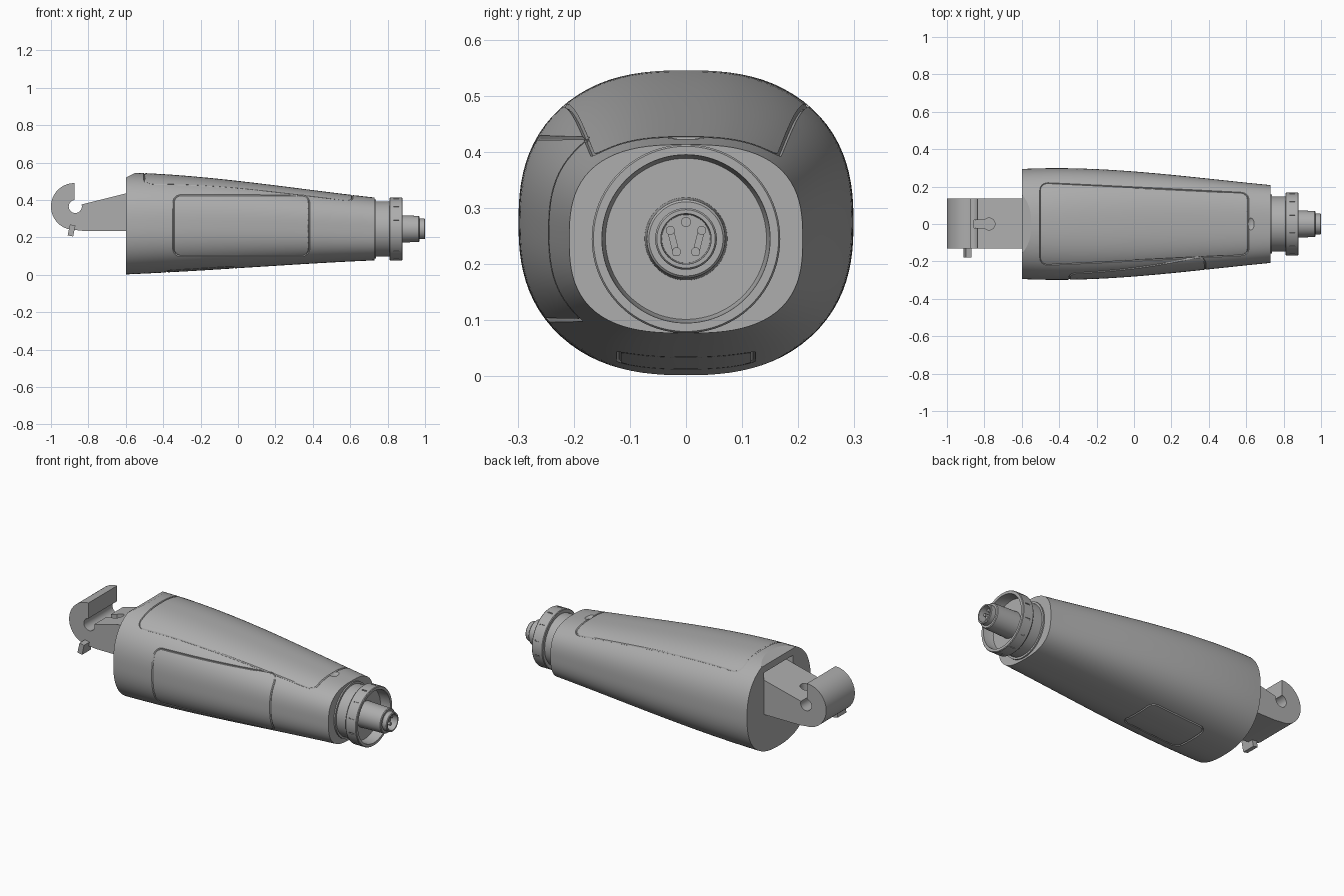
import bpy, bmesh, math
from mathutils import Vector, Matrix

if "Cube" in bpy.data.objects:
    bpy.data.objects.remove(bpy.data.objects["Cube"])

grey = bpy.data.materials.new("satin_grey")
grey.use_nodes = True
grey.diffuse_color = (0.42, 0.42, 0.42, 1)
grey.node_tree.nodes["Principled BSDF"].inputs["Base Color"].default_value = (0.42, 0.42, 0.42, 1)
AXIS_Z = 0.245


def make(name, bm):
    bmesh.ops.remove_doubles(bm, verts=bm.verts, dist=1e-5)
    bmesh.ops.recalc_face_normals(bm, faces=bm.faces)
    mesh = bpy.data.meshes.new(name)
    bm.to_mesh(mesh)
    bm.free()
    mesh.materials.append(grey)
    ob = bpy.data.objects.new(name, mesh)
    bpy.context.collection.objects.link(ob)
    return ob


def cut(ob, cutters):
    bpy.context.view_layer.objects.active = ob
    for c in cutters:
        mod = ob.modifiers.new("cut", "BOOLEAN")
        mod.operation, mod.solver, mod.object = "DIFFERENCE", "EXACT", c
        bpy.ops.object.modifier_apply(modifier=mod.name)
        bpy.data.objects.remove(c)


def smooth(ob, degrees=25):
    bpy.ops.object.select_all(action="DESELECT")
    ob.select_set(True)
    bpy.context.view_layer.objects.active = ob
    bpy.ops.object.shade_smooth_by_angle(angle=math.radians(degrees))


def prism(name, pts, y0, y1):
    """Extrude an x-z outline along y."""
    bm = bmesh.new()
    face = bm.faces.new([bm.verts.new((x, y0, z)) for x, z in pts])
    ext = bmesh.ops.extrude_face_region(bm, geom=[face])
    verts = [g for g in ext["geom"] if isinstance(g, bmesh.types.BMVert)]
    bmesh.ops.translate(bm, verts=verts, vec=(0, y1 - y0, 0))
    return make(name, bm)


def lathe(name, profile, steps=96, y=0, z=AXIS_Z):
    """Revolve (x, radius) points about an axis parallel to x."""
    bm = bmesh.new()
    vs = [bm.verts.new((x, y, z + r)) for x, r in profile]
    es = [bm.edges.new(p) for p in zip(vs, vs[1:])]
    bmesh.ops.spin(bm, geom=vs + es, cent=(0, y, z), axis=(1, 0, 0),
                   angle=math.tau, steps=steps, use_merge=True)
    return make(name, bm)


def box(name, size, matrix):
    bm = bmesh.new()
    bmesh.ops.create_cube(bm, size=1, matrix=matrix @ Matrix.Diagonal((*size, 1)))
    return make(name, bm)


def arc(cx, cz, r, a0, a1, n):
    angles = [math.radians(a0 + (a1 - a0) * i / n) for i in range(n + 1)]
    return [(cx + r * math.cos(a), cz + r * math.sin(a)) for a in angles]


# Body surface: rounded oval sections along x
def blend(x, values, knots=(-0.6, -0.3, 0.2, 0.73)):
    total = 0
    for i, v in enumerate(values):
        for j, k in enumerate(knots):
            if j != i:
                v *= (x - k) / (knots[i] - k)
        total += v
    return total


def section(x):
    top = blend(x, (0.547, 0.531, 0.478, 0.413))
    low = blend(x, (0.002, 0.017, 0.048, 0.077))
    half = blend(x, (0.294, 0.297, 0.263, 0.208))
    power = 2.43 + 0.3 * (x + 0.6) / 1.33
    return half, (top + low) / 2, (top - low) / 2, power


def other(u, p):
    return max(0, 1 - abs(u) ** p) ** (1 / p)


def on_side(x, z):
    half, cz, hz, p = section(x)
    return Vector((x, -half * other((z - cz) / hz, p), z))


def on_cap(x, y, sign):
    half, cz, hz, p = section(x)
    return Vector((x, y, cz + sign * hz * other(y / half, p)))


# Main tapered body
ROWS, SIDES = 40, 96
bm = bmesh.new()
rings = []
for i in range(ROWS + 1):
    x = -0.6 + 1.33 * i / ROWS
    half, cz, hz, p = section(x)
    ring = []
    for j in range(SIDES):
        a = math.tau * j / SIDES
        c, s = math.cos(a), math.sin(a)
        k = (abs(c) ** p + abs(s) ** p) ** (-1 / p)
        ring.append(bm.verts.new((x, half * k * c, cz + hz * k * s)))
    rings.append(ring)
for a, b in zip(rings, rings[1:]):
    for j in range(SIDES):
        n = (j + 1) % SIDES
        bm.faces.new((a[j], a[n], b[n], b[j]))
bm.faces.new(rings[0])
bm.faces.new(rings[-1])
body = make("body", bm)


# Panel seams: thin grooves following the surface
def rounded_rect(x0, x1, v0, v1, r):
    corners = [(x1 - r, v1 - r, 0), (x0 + r, v1 - r, 90),
               (x0 + r, v0 + r, 180), (x1 - r, v0 + r, 270)]
    pts = [q for cx, cv, a in corners for q in arc(cx, cv, r, a, a + 90, 6)]
    out = []
    for p, q in zip(pts, pts[1:] + pts[:1]):
        n = max(1, round(math.dist(p, q) / 0.03))
        out += [(p[0] + (q[0] - p[0]) * i / n, p[1] + (q[1] - p[1]) * i / n) for i in range(n)]
    return out


def seam(points):
    curve = bpy.data.curves.new("seam", "CURVE")
    curve.dimensions = "3D"
    curve.bevel_depth, curve.bevel_resolution = 0.005, 0
    line = curve.splines.new("POLY")
    line.points.add(len(points) - 1)
    for p, co in zip(line.points, points):
        p.co = (*co, 1)
    line.use_cyclic_u = True
    tmp = bpy.data.objects.new("seam", curve)
    bpy.context.collection.objects.link(tmp)
    deps = bpy.context.evaluated_depsgraph_get()
    mesh = bpy.data.meshes.new_from_object(tmp.evaluated_get(deps))
    bpy.data.objects.remove(tmp)
    ob = bpy.data.objects.new("seam_cutter", mesh)
    bpy.context.collection.objects.link(ob)
    return ob


top_seam = [on_cap(x, v * (1 - 0.225 * (x + 0.5)), 1)
            for x, v in rounded_rect(-0.5, 0.61, -0.22, 0.22, 0.04)]
side_seam = [on_side(x, z) for x, z in rounded_rect(-0.345, 0.38, 0.1, 0.425, 0.04)]
base_seam = [on_cap(x, y, -1) for x, y in rounded_rect(-0.38, -0.02, -0.12, 0.12, 0.04)]

# Rear bevel, rear pocket and thumb notch
bevel = prism("bevel_cutter", [(-0.7, 0.47), (-0.5, 0.57), (-0.5, 0.7), (-0.7, 0.7)], -0.4, 0.4)
pocket = prism("pocket_cutter", [(-0.7, 0.235), (-0.52, 0.235), (-0.52, 0.48), (-0.7, 0.48)],
               -0.13, 0.135)
bm = bmesh.new()
bmesh.ops.create_uvsphere(bm, u_segments=32, v_segments=16, radius=1,
                          matrix=Matrix.Translation((0.626, 0, 0.431)) @ Matrix.Diagonal((0.02, 0.036, 0.014, 1)))
notch = make("notch_cutter", bm)
cut(body, [seam(top_seam), seam(side_seam), seam(base_seam), bevel, pocket, notch])
smooth(body, 20)

# Hook with its arm, keyhole cut into the arm
outline = [(-0.83, 0.235), (-0.5, 0.235), (-0.5, 0.46), (-0.837, 0.376)]
outline += arc(-0.87, 0.365, 0.035, 18, -261, 30)
outline += arc(-0.875, 0.365, 0.125, 90, 270, 40)
hook = prism("hook", outline, -0.13, 0.135)
slot = box("slot_cutter", (0.09, 0.044, 0.2), Matrix.Translation((-0.81, 0, 0.41)))
bm = bmesh.new()
bmesh.ops.create_cone(bm, cap_ends=True, segments=32, radius1=0.032, radius2=0.032, depth=0.2,
                      matrix=Matrix.Translation((-0.775, 0, 0.41)))
cut(hook, [slot, make("keyhole_cutter", bm)])
smooth(hook)

# Small peg under the hook
box("hook_peg", (0.03, 0.08, 0.06),
    Matrix.Translation((-0.89, -0.14, 0.237)) @ Matrix.Rotation(math.radians(12), 4, "Y"))

# Collar and hollow locking ring
collar = lathe("collar", [(0.70, 0), (0.70, 0.158), (0.738, 0.158), (0.738, 0.147),
                          (0.82, 0.147), (0.82, 0)])
smooth(collar)
ring = lathe("locking_ring", [(0.81, 0.14), (0.81, 0.165), (0.814, 0.168), (0.876, 0.168),
                              (0.88, 0.165), (0.88, 0.15), (0.83, 0.147), (0.81, 0.14)])
marks = []
for i in range(12):
    turn = Matrix.Rotation(math.tau * (i + 0.5) / 12, 4, "X")
    marks.append(box("mark_cutter", (0.03, 0.007, 0.01),
                     Matrix.Translation((0.847, 0, AXIS_Z)) @ turn @ Matrix.Translation((0, 0, 0.168))))
cut(ring, marks)
smooth(ring)

# Stepped connector nozzle with a socket
nozzle = lathe("nozzle", [(0.81, 0), (0.81, 0.074), (0.88, 0.072), (0.966, 0.07), (0.97, 0.066),
                          (0.97, 0.055), (0.996, 0.055), (1.0, 0.052), (1.0, 0.045),
                          (0.94, 0.043), (0.94, 0)], 64)
smooth(nozzle)

# Contacts inside the socket
for side, label in ((1, "left"), (-1, "right")):
    tilt = Matrix.Rotation(side * math.radians(-14), 4, "X")
    box("contact_bar_" + label, (0.03, 0.012, 0.045),
        Matrix.Translation((0.95, side * 0.022, 0.238)) @ tilt)
    for dy, dz in ((0.028, 0.26), (0.017, 0.222)):
        smooth(lathe("contact_pin_" + label, [(0.93, 0.008), (0.975, 0.008), (0.975, 0)],
                     20, side * dy, dz))
smooth(lathe("contact_pin_top", [(0.93, 0.009), (0.975, 0.009), (0.975, 0)], 20, 0, 0.275))
